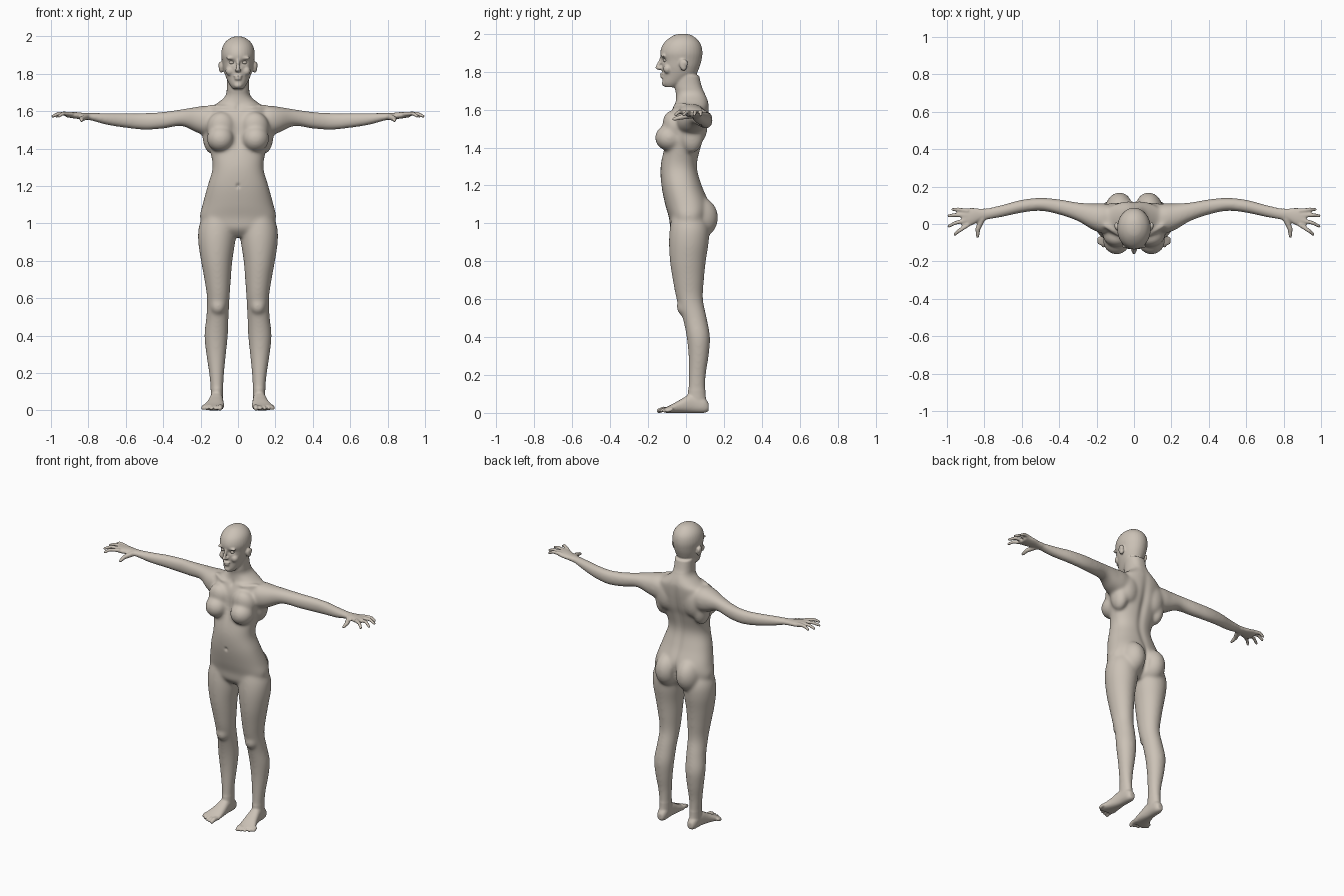
import bpy
import bmesh
from math import sin, cos, pi, exp, copysign
from mathutils import Vector, Matrix

CM = 0.01          # all part tables are in hundredths of a unit
SIDES = 32

cube = bpy.data.objects.get("Cube")
if cube:
    bpy.data.objects.remove(cube, do_unlink=True)


def make_material(name, colour):
    mat = bpy.data.materials.new(name)
    mat.use_nodes = True
    mat.diffuse_color = colour
    mat.node_tree.nodes["Principled BSDF"].inputs["Base Color"].default_value = colour
    return mat


def catmull(p, q, r, s, t):
    """Smooth interpolation between the values q and r."""
    return 0.5 * (2 * q + (r - p) * t + (2 * p - 5 * q + 4 * r - s) * t * t
                  + (3 * q - p - 3 * r + s) * t ** 3)


def resample(rings, steps=5):
    last = len(rings) - 1
    for i in range(last):
        four = [rings[max(0, min(last, i + k))] for k in (-1, 0, 1, 2)]
        for step in range(steps):
            yield [catmull(*values, step / steps) for values in zip(*four)]
    yield rings[last]


def loft(bm, axis, rings, roundness=1.0):
    """Skin oval sections; each ring is (position, low a, high a, low b, high b)."""
    order = {"x": (2, 0, 1), "y": (0, 2, 1), "z": (0, 1, 2)}[axis]
    loops = []
    for pos, a0, a1, b0, b1 in resample(rings):
        loop = []
        for k in range(SIDES):
            ang = 2 * pi * k / SIDES
            c, s = cos(ang), sin(ang)
            a = (a0 + a1) / 2 + (a1 - a0) / 2 * copysign(abs(c) ** roundness, c)
            b = (b0 + b1) / 2 + (b1 - b0) / 2 * copysign(abs(s) ** roundness, s)
            local = (a, b, pos)
            loop.append(bm.verts.new([local[j] * CM for j in order]))
        loops.append(loop)
    for low, high in zip(loops, loops[1:]):
        for k in range(SIDES):
            n = (k + 1) % SIDES
            bm.faces.new((low[k], low[n], high[n], high[k]))
    bm.faces.new(list(reversed(loops[0])))
    bm.faces.new(loops[-1])


# The arm tables list y before z, so the order above is corrected here
def loft_x(bm, rings, roundness=1.0):
    before = set(bm.verts)
    loft(bm, "z", rings, roundness)
    for v in bm.verts:
        if v not in before:
            v.co = (v.co.z, v.co.x, v.co.y)


def ball(bm, centre, radii, tilt=0.0, detail=3):
    mat = (Matrix.Translation(Vector(centre) * CM) @ Matrix.Rotation(tilt, 4, "X")
           @ Matrix.Diagonal([r * CM for r in radii] + [1]))
    bmesh.ops.create_icosphere(bm, subdivisions=detail, radius=1, matrix=mat)


def digit(bm, points, thick, thin, beads=9):
    """A finger or toe as a row of overlapping balls along bent segments."""
    pts = [Vector(p) for p in points]
    total = (len(pts) - 1) * beads
    for n in range(total + 1):
        seg = min(n // beads, len(pts) - 2)
        r = thick + (thin - thick) * n / total
        ball(bm, pts[seg].lerp(pts[seg + 1], n / beads - seg), (r, r, r), detail=2)


bm = bmesh.new()

# Leg
loft(bm, "z", [
    (106, 3, 18, -7, 9), (98, 1, 21, -8.5, 12), (90, 1.5, 21.3, -9, 12),
    (80, 3, 19.8, -8.5, 10.5), (70, 3.8, 18, -7, 9.5), (60, 4.5, 16.6, -5, 9),
    (50, 5, 17, -1.8, 11), (40, 5.4, 18, 0.3, 12.7), (30, 6.4, 17, 1.3, 12),
    (20, 7.4, 15.5, 1.4, 10.5), (11, 7.9, 14.6, 1, 10.3), (4, 8, 14.6, 0, 11)])
ball(bm, (10.7, -1, 56), (4.2, 4, 5))

# Foot, from heel to ball
loft(bm, "y", [
    (12, 9.5, 13, 1, 5), (9.5, 8.2, 14.3, 0, 8), (3, 8, 15, 0, 10),
    (-3, 7.6, 16.5, 0, 7), (-8, 7.5, 18.6, 0, 4.2), (-11, 8, 19, 0, 2.8)], 0.85)
for i in range(5):
    x, y = 9.2 + 2.3 * i, -14.2 + 0.28 * i * i
    r = 1.5 if i == 0 else 1.1
    digit(bm, [(x, -8, 1.7), (x + 0.2, y + 2, 1.9), (x + 0.4, y, 1.1)], r, r * 0.9)

# Arm and palm
loft_x(bm, [
    (10, -3, 10, 150, 161), (16, -5, 11, 147, 163), (22, -3.2, 11, 148.5, 162.3),
    (30, 1.5, 11.5, 152, 161), (40, 5, 13.2, 150.6, 159.6), (50, 7, 14, 150, 159),
    (60, 6, 13, 151, 159), (70, 3.8, 10.4, 152.6, 159), (78, 2.3, 8.6, 154.8, 159),
    (82, 1.8, 8.2, 155.5, 159), (87, -0.8, 8.6, 156, 159.5), (92, -2, 8, 156.8, 159.6)], 0.9)

# Fingers and thumb
for base, knuckle, tip in [
        ((89, 7), (94, 7.8), (97, 7.8)), ((90, 4.7), (95.5, 4.8), (99, 4.4)),
        ((90, 2), (95.5, 0.6), (99, -1.2)), ((89, -0.6), (93.5, -3.6), (95.8, -5.5))]:
    digit(bm, [(*base, 158.5), (*knuckle, 158.8), (*tip, 157.3)], 1.25, 0.9)
digit(bm, [(81, 3, 157), (83.5, -2.6, 156), (83.6, -6.4, 155)], 1.8, 1)

# Chest, seat, shoulder blade and the muscle below the armpit
ball(bm, (9.3, -8.6, 145.2), (7.4, 7.8, 7.2))
ball(bm, (8.8, -5.5, 151), (8, 6.5, 9), 0.35)
ball(bm, (7.8, 6, 103), (8.2, 11, 11.5))
ball(bm, (10, 6.5, 152), (7, 5, 10))
ball(bm, (14, 3, 147), (5, 6.5, 10))

# Collar bone
digit(bm, [(1.5, -5.6, 161.5), (8, -5.6, 162), (15, -1, 162.5)], 1.1, 1.4)

# Ear, brow and cheek
ball(bm, (9, -1.5, 183.5), (1.3, 2, 3.2), 0.2)
ball(bm, (9.6, -0.8, 184.5), (0.9, 1.9, 2), 0.2)
ball(bm, (3.6, -12, 188.3), (3, 1.2, 0.9))
ball(bm, (4.3, -9.6, 181.5), (2.4, 2.4, 2.6))

# Copy the paired parts to the other side
copy = bmesh.ops.duplicate(bm, geom=bm.verts[:] + bm.edges[:] + bm.faces[:])
for item in copy["geom"]:
    if isinstance(item, bmesh.types.BMVert):
        item.co.x *= -1

# Torso and neck: height, half width, front, back
torso = [
    (92.5, 6, -4, 6), (97, 17, -8, 10), (103, 20.4, -9, 12), (110, 19, -11, 12.5),
    (120, 16.3, -13, 8.5), (130, 13.6, -13.4, 6), (140, 15.3, -11.5, 8),
    (147, 17.2, -10, 10.3), (155, 17, -9, 11.7), (161, 16, -7, 12.2),
    (164, 11.5, -5.5, 12), (168, 6.8, -5.3, 10.5), (172, 6, -6, 8.5), (178, 6, -6, 7)]
loft(bm, "z", [(z, -w, w, f, b) for z, w, f, b in torso], 0.88)

# Head: height, half width, front, back
head = [
    (171.8, 2.6, -11, -5), (174, 4.4, -12.4, 0), (178, 6.4, -12.2, 5), (182, 7.7, -12.6, 7),
    (186, 8.4, -13, 8.2), (190, 9, -13.6, 8.7), (194, 8.4, -12.4, 8), (197, 6.7, -9.8, 6),
    (199.2, 3.8, -6.4, 3), (200, 1, -3, 0)]
loft(bm, "z", [(z, -w, w, f, b) for z, w, f, b in head])

# Nose, lips and chin
digit(bm, [(0, -13, 187.5), (0, -15, 182.2)], 0.8, 1.2)
ball(bm, (0, -13.6, 181.8), (1.9, 1.4, 1))
ball(bm, (0, -12.4, 178.8), (2.4, 1.4, 0.7))
ball(bm, (0, -12.3, 177.3), (2, 1.4, 0.8))
ball(bm, (0, -11.2, 173.8), (2.2, 1.6, 1.6))

bmesh.ops.recalc_face_normals(bm, faces=bm.faces[:])
mesh = bpy.data.meshes.new("body")
bm.to_mesh(mesh)
bm.free()
body = bpy.data.objects.new("body", mesh)
bpy.context.collection.objects.link(body)

# Fuse the parts into one skin
remesh = body.modifiers.new("fuse", "REMESH")
remesh.mode = "VOXEL"
remesh.voxel_size = 0.0055
graph = bpy.context.evaluated_depsgraph_get()
fused = bpy.data.meshes.new_from_object(body.evaluated_get(graph))
body.modifiers.clear()
body.data = fused
fused.name = "body"

# Relax the skin: strongly on trunk and limbs, lightly on face, hands and feet
bm = bmesh.new()
bm.from_mesh(fused)
broad = [v for v in bm.verts if 0.12 < v.co.z < 1.7 and abs(v.co.x) < 0.8]
for verts, rounds in ((broad, 24), (bm.verts[:], 2)):
    for _ in range(rounds):
        bmesh.ops.smooth_vert(bm, verts=verts, factor=0.5,
                              use_axis_x=True, use_axis_y=True, use_axis_z=True)

# Press in the hollows: centre, spread, depth
hollows = [
    ((0, 10, 138), (2.5, 6, 24), 1.2), ((0, 14, 101), (1.4, 8, 9), 1.5),
    ((0, -13, 120), (1, 3, 1.2), 0.8), ((0, -11, 146), (2, 5, 7), 0.7),
    ((3.4, -12.5, 186), (2, 3, 1.3), 0.9), ((-3.4, -12.5, 186), (2, 3, 1.3), 0.9),
    ((0, -6, 162), (1.5, 3, 2), 0.6)]
bm.normal_update()
for v in bm.verts:
    push = 0
    for centre, spread, depth in hollows:
        d = sum(((p / CM - c) / s) ** 2 for p, c, s in zip(v.co, centre, spread))
        if d < 9:
            push += depth * exp(-d) * CM
    if push:
        v.co -= v.normal * push
    v.co.z = max(v.co.z, 0)
for face in bm.faces:
    face.smooth = True
bm.to_mesh(fused)
bm.free()

skin = make_material("warm grey clay", (0.6, 0.54, 0.47, 1))
fused.materials.append(skin)

# Eyes
for side, x in (("left", 3.4), ("right", -3.4)):
    bm = bmesh.new()
    ball(bm, (x, -11, 186), (1.4, 1.1, 0.9))
    for face in bm.faces:
        face.smooth = True
    eye = bpy.data.meshes.new(side + "_eye")
    bm.to_mesh(eye)
    bm.free()
    eye.materials.append(skin)
    bpy.context.collection.objects.link(bpy.data.objects.new(side + "_eye", eye))
